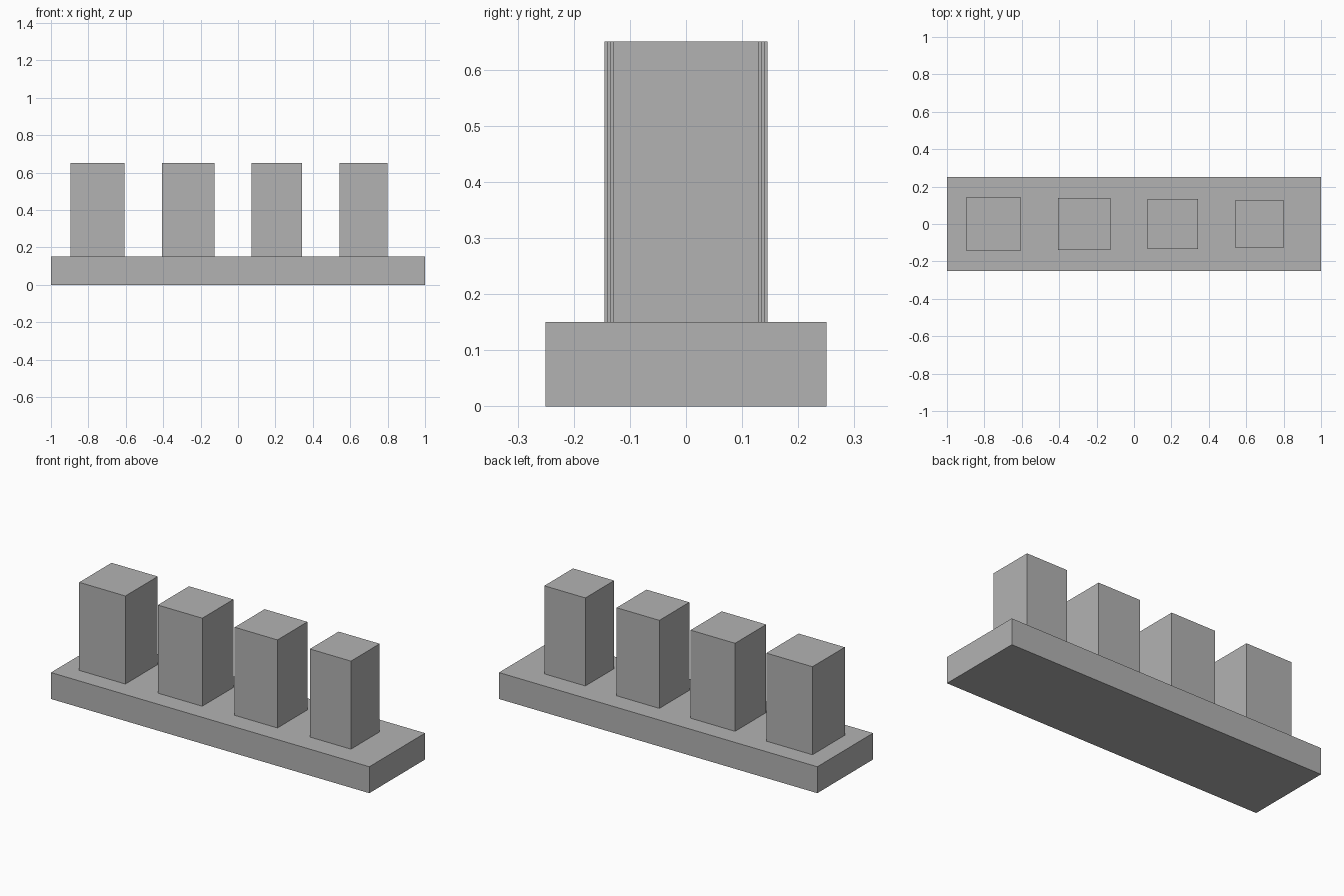
import bpy

cube = bpy.data.objects.get("Cube")
if cube:
    bpy.data.objects.remove(cube, do_unlink=True)

# Single grey material
GREY = (0.45, 0.45, 0.45, 1)
grey = bpy.data.materials.new("plain grey")
grey.use_nodes = True
grey.diffuse_color = GREY
grey.node_tree.nodes["Principled BSDF"].inputs["Base Color"].default_value = GREY


def box(name, x, bottom, size):
    """Box centred on x and y = 0, standing on the given height."""
    bpy.ops.mesh.primitive_cube_add(size=1, location=(x, 0, bottom + size[2] / 2))
    obj = bpy.context.object
    obj.name = name
    obj.scale = size
    bpy.ops.object.transform_apply(location=False, rotation=False, scale=True)
    obj.data.materials.append(grey)
    return obj


# Base slab
BASE_HEIGHT = 0.15
box("base", 0, 0, (2, 0.5, BASE_HEIGHT))

# Row of square posts, evenly spaced and slimming towards the left
POST_HEIGHT = 0.5
GAP = 0.2
edge = -0.896
for i in range(4):
    width = 0.29 - 0.0107 * i
    box(f"post_{i + 1}", edge + width / 2, BASE_HEIGHT, (width, width, POST_HEIGHT))
    edge += width + GAP
